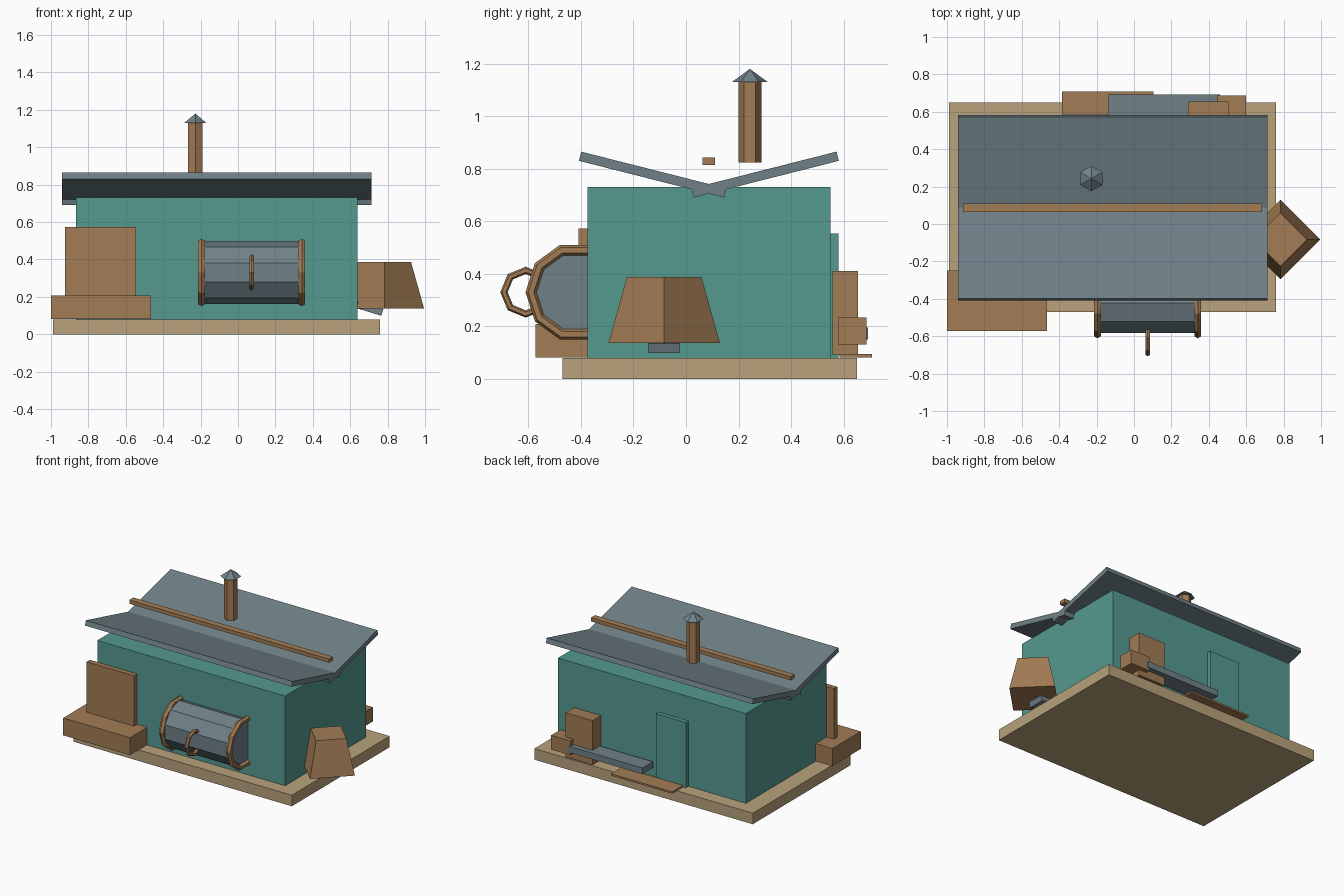
import bpy, math
from mathutils import Matrix

if "Cube" in bpy.data.objects:
    bpy.data.objects.remove(bpy.data.objects["Cube"])


def material(name, rgb):
    m = bpy.data.materials.new(name)
    m.diffuse_color = (*rgb, 1)
    m.use_nodes = True
    m.node_tree.nodes["Principled BSDF"].inputs["Base Color"].default_value = m.diffuse_color
    return m


TEAL = material("teal_paint", (0.09, 0.32, 0.28))
WOOD = material("wood", (0.36, 0.20, 0.09))
SAND = material("sand", (0.48, 0.36, 0.20))
SLATE = material("slate", (0.16, 0.22, 0.245))


def finish(name, mat):
    ob = bpy.context.object
    ob.name = name
    ob.data.materials.append(mat)
    return ob


def box(name, x, y, z, mat, rot=(0, 0, 0)):
    """Box from (min, max) ranges, rotated about its centre."""
    bpy.ops.mesh.primitive_cube_add(size=1)
    ob = finish(name, mat)
    ob.data.transform(Matrix.Diagonal((x[1] - x[0], y[1] - y[0], z[1] - z[0], 1)))
    ob.location = [(a + b) / 2 for a, b in (x, y, z)]
    ob.rotation_euler = rot
    return ob


def cone(name, sides, r1, r2, x, y, z, mat):
    bpy.ops.mesh.primitive_cone_add(vertices=sides, radius1=r1, radius2=r2, depth=z[1] - z[0],
                                    location=(x, y, (z[0] + z[1]) / 2))
    return finish(name, mat)


def hoop(name, x, y, z, major, minor, sides, mat):
    """Upright ring lying in the yz plane, one corner pointing forward."""
    bpy.ops.mesh.primitive_torus_add(major_radius=major, minor_radius=minor, major_segments=sides,
                                     minor_segments=6, location=(x, y, z),
                                     rotation=(math.pi / 2, 0, math.pi / 2))
    return finish(name, mat)


# Base and walls
box("base_slab", (-0.99, 0.76), (-0.47, 0.65), (0, 0.08), SAND)
box("walls", (-0.865, 0.64), (-0.375, 0.55), (0.08, 0.73), TEAL)

# Butterfly roof: two crossing slabs
for side, label in ((1, "back"), (-1, "front")):
    yc, zc, half = 0.087 + side * 0.214, 0.7775, 0.285
    box("roof_" + label, (-0.94, 0.715), (yc - half, yc + half), (zc - 0.018, zc + 0.018), SLATE,
        (side * math.radians(14.2), 0, 0))
box("ridge_beam", (-0.915, 0.685), (0.063, 0.11), (0.815, 0.842), WOOD)

# Chimney
cone("chimney", 6, 0.044, 0.044, -0.228, 0.243, (0.823, 1.13), WOOD)
cone("chimney_cap", 6, 0.068, 0, -0.228, 0.243, (1.13, 1.18), SLATE)

# Front crate with backboard
box("front_crate", (-1.0, -0.465), (-0.572, -0.248), (0.082, 0.208), WOOD)
box("front_board", (-0.925, -0.545), (-0.41, -0.373), (0.208, 0.573), WOOD)

# Barrel with end hoops and handle ring
bpy.ops.mesh.primitive_cylinder_add(vertices=10, radius=0.168, depth=0.536)
barrel = finish("barrel", SLATE)
barrel.data.transform(Matrix.Rotation(math.pi / 2, 4, 'Y') @ Matrix.Rotation(math.pi / 2, 4, 'Z'))
barrel.location = (0.073, -0.422, 0.33)
for x, label in ((-0.195, "left"), (0.341, "right")):
    hoop("barrel_hoop_" + label, x, -0.422, 0.33, 0.168, 0.021, 10, WOOD)
hoop("barrel_handle", 0.073, -0.61, 0.33, 0.083, 0.014, 8, WOOD)

# Tapered side box with tilted bracket
cone("side_hopper", 4, 0.212, 0.142, 0.783, -0.083, (0.137, 0.387), WOOD)
box("hopper_bracket", (0.625, 0.775), (-0.145, -0.023), (0.12, 0.158), SLATE,
    (0, math.radians(17), 0))

# Back door, mat, bench and boxes
box("back_door", (-0.405, -0.165), (0.54, 0.58), (0.08, 0.553), TEAL)
box("door_mat", (-0.385, 0.105), (0.585, 0.708), (0.082, 0.095), WOOD)
box("bench", (-0.135, 0.46), (0.572, 0.692), (0.15, 0.195), SLATE)
box("tall_box", (0.29, 0.505), (0.558, 0.655), (0.09, 0.41), WOOD)
box("low_box", (0.445, 0.60), (0.578, 0.687), (0.13, 0.233), WOOD)
